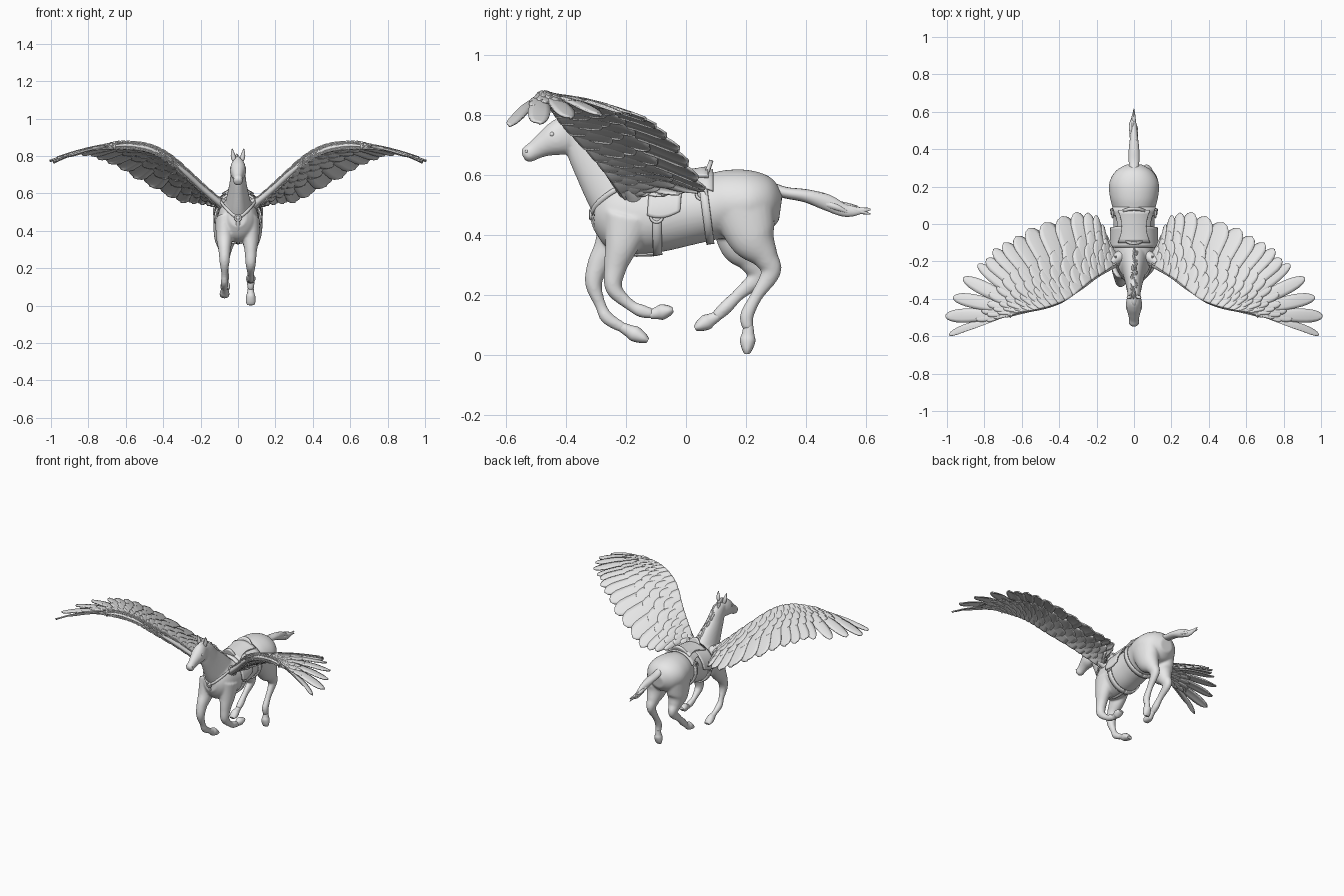
import bpy, bmesh, math, random
from mathutils import Vector

random.seed(4)
if "Cube" in bpy.data.objects:
    bpy.data.objects.remove(bpy.data.objects["Cube"])

grey = bpy.data.materials.new("pale_grey")
grey.use_nodes = True
colour = (0.8, 0.8, 0.8, 1)
grey.diffuse_color = colour
grey.node_tree.nodes["Principled BSDF"].inputs["Base Color"].default_value = colour
X, Y, Z = Vector((1, 0, 0)), Vector((0, 1, 0)), Vector((0, 0, 1))


def spline(keys, t):
    """Smooth curve through keys of any dimension, one key per unit of t."""
    last = len(keys) - 1
    i = max(0, min(int(t), last - 1))
    f = t - i
    a, b, c, d = (Vector(keys[max(0, min(j, last))]) for j in range(i - 1, i + 3))
    return b + (c - a) * (f / 2) + (a * 2 - b * 5 + c * 4 - d) * (f * f / 2) + (b * 3 - a - c * 3 + d) * (f ** 3 / 2)


def loft(bm, keys, ref=X, steps=4, seg=16):
    """Closed tube through (x, y, z, radius along ref, other radius)."""
    total = (len(keys) - 1) * steps
    samples = [spline(keys, i / steps) for i in range(total + 1)]
    rings = []
    for i, s in enumerate(samples):
        tangent = (samples[min(i + 1, total)] - samples[max(i - 1, 0)]).to_3d().normalized()
        v = tangent.cross(ref).normalized()
        u = v.cross(tangent)
        ring = []
        for k in range(seg):
            ang = math.tau * k / seg
            ring.append(bm.verts.new(s.to_3d() + u * (s[3] * math.cos(ang)) + v * (s[4] * math.sin(ang))))
        rings.append(ring)
    for r, q in zip(rings, rings[1:]):
        for k in range(seg):
            bm.faces.new((r[k], r[k - 1], q[k - 1], q[k]))
    bm.faces.new(rings[0])
    bm.faces.new(rings[-1][::-1])


def patch(bm, f, nu, nv):
    """Grid surface from f(u, v) with u and v from 0 to 1."""
    grid = [[bm.verts.new(f(i / nu, j / nv)) for j in range(nv + 1)] for i in range(nu + 1)]
    for i in range(nu):
        for j in range(nv):
            bm.faces.new((grid[i][j], grid[i + 1][j], grid[i + 1][j + 1], grid[i][j + 1]))


def finish(name, bm, thick=0, mirror=False, angle=50):
    if not thick:
        bmesh.ops.recalc_face_normals(bm, faces=bm.faces)
    mesh = bpy.data.meshes.new(name)
    bm.to_mesh(mesh)
    bm.free()
    mesh.materials.append(grey)
    mesh.shade_smooth()
    mesh.set_sharp_from_angle(angle=math.radians(angle))
    ob = bpy.data.objects.new(name, mesh)
    bpy.context.collection.objects.link(ob)
    if thick:
        mod = ob.modifiers.new("thickness", "SOLIDIFY")
        mod.thickness, mod.offset = thick, 0
    if mirror:
        ob.modifiers.new("mirror", "MIRROR")
    return ob


# Horse: trunk, neck, head and legs fused into one skin
trunk = [(0, -.305, .47, .045, .05), (0, -.27, .468, .083, .098), (0, -.21, .463, .105, .125),
         (0, -.11, .46, .112, .12), (0, 0, .477, .11, .113), (0, .08, .492, .114, .11),
         (0, .15, .503, .13, .114), (0, .22, .503, .132, .11), (0, .28, .495, .1, .088),
         (0, .316, .49, .045, .045)]
neck = [(0, -.18, .48, .085, .12), (0, -.25, .57, .062, .1), (0, -.31, .65, .046, .076),
        (0, -.35, .715, .038, .062), (0, -.395, .757, .03, .04)]
head = [(0, -.375, .745, .03, .05), (0, -.405, .732, .04, .062), (0, -.44, .717, .043, .055),
        (0, -.475, .7, .034, .041), (0, -.508, .68, .026, .031), (0, -.53, .667, .027, .028),
        (0, -.543, .66, .016, .016)]
fore_radii = [(.05, .085), (.045, .057), (.033, .038), (.027, .028), (.017, .019), (.02, .022), (.016, .017)]
hind_radii = [(.065, .105), (.06, .08), (.04, .044), (.026, .033), (.018, .021), (.021, .023), (.017, .018)]
legs = {
    "left_front": (.068, fore_radii, [(-.19, .46), (-.215, .365), (-.236, .29), (-.24, .22), (-.185, .165),
                                      (-.148, .146), (-.11, .136), (-.043, .15)]),
    "right_front": (-.072, fore_radii, [(-.21, .46), (-.25, .365), (-.292, .3), (-.308, .235), (-.285, .165),
                                        (-.262, .122), (-.205, .087), (-.127, .047)]),
    "left_hind": (.068, hind_radii, [(.19, .49), (.222, .39), (.265, .325), (.283, .275), (.235, .195),
                                     (.203, .13), (.208, .085), (.203, .002)]),
    "right_hind": (-.068, hind_radii, [(.18, .48), (.19, .37), (.22, .31), (.24, .262), (.175, .2),
                                       (.13, .155), (.098, .125), (.03, .087)]),
}
bm = bmesh.new()
for part in (trunk, neck, head):
    loft(bm, part, steps=10, seg=48)
for x, radii, path in legs.values():
    loft(bm, [(x, *p, *r) for p, r in zip(path, radii)], steps=8, seg=24)
skin = finish("horse_body", bm)
mod = skin.modifiers.new("fuse", "REMESH")
mod.mode, mod.voxel_size, mod.use_smooth_shade = "VOXEL", .006, True
mod = skin.modifiers.new("soften", "SMOOTH")
mod.factor, mod.iterations = .5, 8

# Hooves: wedges that narrow to the toe
for name, (x, radii, path) in legs.items():
    a, b = (Vector((x, *p)) for p in path[-2:])
    bm = bmesh.new()
    loft(bm, [(*a.lerp(b, k), r, q) for k, r, q in
              ((-.15, .015, .016), (.2, .019, .021), (.45, .025, .026), (.8, .025, .018), (1, .018, .008))])
    finish(name + "_hoof", bm)

# Ears, eyes and nostrils
bm = bmesh.new()
loft(bm, [(.02, -.39, .775, .012, .01), (.027, -.392, .805, .012, .009), (.031, -.4, .838, .002, .002)], seg=10)
finish("ears", bm, mirror=True)
for name, spot, size in (("eyes", (.036, -.447, .735), .008), ("nostrils", (.022, -.532, .678), .005)):
    bm = bmesh.new()
    bmesh.ops.create_uvsphere(bm, u_segments=12, v_segments=8, radius=size)
    bmesh.ops.translate(bm, vec=spot, verts=bm.verts)
    finish(name, bm, mirror=True)

# Mane: tufts swept back along the crest, and a forelock
bm = bmesh.new()
for i in range(18):
    k = i / 17
    y, z, x = -.395 + .22 * k, .79 - .195 * k, random.uniform(-.022, .022)
    loft(bm, [(0, y, z - .012, .009, .02), (x * .6, y + .025, z + .006, .009, .016),
              (x, y + .05, z - random.uniform(.005, .025), .002, .002)], seg=8)
loft(bm, [(0, -.39, .79, .012, .01), (0, -.425, .785, .012, .007), (.005, -.455, .762, .002, .002)], seg=8)
finish("mane", bm)

# Tail: a core with loose locks
bm = bmesh.new()
loft(bm, [(0, .27, .56, .022, .022), (0, .33, .541, .028, .019), (0, .4, .53, .028, .022),
          (0, .47, .508, .02, .027), (0, .54, .478, .012, .019), (0, .615, .486, .002, .004)])
for i in range(9):
    x, y = random.uniform(-.02, .02), .33 + .022 * i
    z, rise = .54 - .26 * (y - .33), random.uniform(-.024, .03)
    loft(bm, [(x * .5, y, z, .008, .01), (x, y + .06, z - .01 + rise * .4, .01, .011),
              (x * .5, y + .11, z - .02 + rise, .002, .002)], seg=8)
finish("tail", bm)

# Wings: feathers laid on a surface spanned by (leading edge, trailing tip) pairs
wing = [(.08, -.2, .535, .14, -.09, .53), (.165, -.255, .605, .2, .045, .54), (.245, -.312, .68, .33, .06, .56),
        (.35, -.4, .775, .53, -.01, .67), (.43, -.437, .825, .69, -.095, .76), (.5, -.455, .848, .8, -.185, .8),
        (.56, -.467, .856, .905, -.3, .8), (.62, -.478, .858, .99, -.45, .78), (.67, -.49, .853, .985, -.6, .762)]


def wing_point(t, u):
    k = spline(wing, max(-.2, min(t, 8.3)))
    root, tip = Vector(k[:3]), Vector(k[3:])
    return root.lerp(tip, u) + Z * ((tip - root).length * .045 * math.sin(math.pi * u))


def feather(bm, t, half, reach, offset, blunt):
    def f(a, b):
        a = 1 - (1 - a) ** 1.6
        u, w = a * reach, b * 2 - 1
        over = max(0, (a - blunt) / (1 - blunt))
        width = max(.06, math.sqrt(1 - over * over))
        s = t + half * w * width
        p = wing_point(s, u)
        n = (wing_point(s + .05, u) - wing_point(s - .05, u)).cross(
            wing_point(s, u + .02) - wing_point(s, u - .02)).normalized()
        ridge = math.copysign(.004, offset) * (1 - w * w)
        return p + n * (offset * (1 - a * .6) + ridge + .004 * w)
    patch(bm, f, 10, 4)


bm = bmesh.new()
for i in range(12):
    feather(bm, .1 + .44 * i, .28, random.uniform(.97, 1.01), .001, .82)
for i in range(5):
    feather(bm, 5.3 + .65 * i, .36, 1 + .03 * (i % 2), .001, .3)
finish("flight_feathers", bm, thick=.007, mirror=True)
for name, side in (("upper_coverts", 1), ("lower_coverts", -1)):
    bm = bmesh.new()
    for row, reach in enumerate((.72, .54, .38, .22)):
        for i in range(17):
            t = .05 + .46 * i + .2 * (row % 2)
            short = 1 - .035 * t
            feather(bm, t, .3, reach * short * random.uniform(.92, 1.06), side * (.006 + .004 * row), .7)
    finish(name, bm, thick=.005, mirror=True)
bm = bmesh.new()
loft(bm, [(*(wing_point(t, .04)), r, r * .7) for t, r in
          ((-.2, .026), (.6, .026), (1.5, .024), (2.5, .022), (4, .019), (6, .014), (8, .007))], ref=Y)
loft(bm, [(.05, -.17, .51, .04, .04), (.085, -.18, .54, .032, .032), (.125, -.21, .572, .022, .02)], ref=Y)
finish("wing_arms", bm, mirror=True)


# Saddle and straps: bands that follow the trunk section
def on_trunk(y, ang, off):
    lo, hi = 0, len(trunk) - 1
    for _ in range(20):
        mid = (lo + hi) / 2
        lo, hi = (mid, hi) if spline(trunk, mid)[1] < y else (lo, mid)
    s = spline(trunk, lo)
    return Vector((math.sin(ang) * (s[3] + off), y, s[2] + math.cos(ang) * (s[4] + off)))


def band(name, y0, y1, reach, off, lean=0, waist=0, thick=.01, nu=8):
    bm = bmesh.new()

    def f(u, v):
        ang = (v * 2 - 1) * math.radians(reach) * (1 - waist * math.sin(math.pi * u))
        return on_trunk(y0 + (y1 - y0) * u + lean * (1 - math.cos(ang)) / 2, ang, off)
    patch(bm, f, nu, 40)
    finish(name, bm, thick=thick)


band("saddle_pad", -.125, .09, 64, .01, waist=.3)
band("saddle_seat", -.1, .075, 38, .02, waist=.25, thick=.016)
band("saddle_flaps", -.12, -.01, 88, .012, lean=-.02, waist=-.06)
band("front_girth", -.115, -.085, 180, .007, lean=.005, nu=2)
band("rear_girth", .038, .064, 180, .009, lean=.03, nu=2)
for name, y, lean, wide, tall in (("cantle", .06, .025, .08, .075), ("pommel", -.09, -.015, .055, .065)):
    bm = bmesh.new()
    patch(bm, lambda u, v: Vector(((v * 2 - 1) * wide, y + lean * u - lean * (v * 2 - 1) ** 2,
                                   .585 + (tall * u - .012) * math.sqrt(1.02 - (v * 2 - 1) ** 2)
                                   - .03 * (v * 2 - 1) ** 2)), 6, 14)
    finish(name, bm, thick=.014)

# Breast strap with its lower strap, and the buckle rings
bm = bmesh.new()
for s in (1, -1):
    loft(bm, [(s * .1, -.17, .575, .009, .006), (s * .088, -.235, .55, .009, .006),
              (s * .06, -.285, .515, .009, .006), (s * .03, -.308, .488, .009, .006),
              (0, -.316, .468, .009, .006)], ref=Z, seg=8)
loft(bm, [(0, -.316, .47, .01, .006), (0, -.302, .42, .01, .006), (0, -.262, .368, .01, .006),
          (0, -.19, .335, .01, .006), (0, -.1, .335, .01, .006)], seg=8)
finish("breast_strap", bm)


def ring(name, centre, across, radius, mirror):
    bm = bmesh.new()
    c = Vector(centre)
    side = Z.cross(across)

    def f(u, v):
        a, b = math.tau * u, math.tau * v
        out = side * math.cos(a) + Z * math.sin(a)
        return c + out * (radius + .005 * math.cos(b)) + across * (.005 * math.sin(b))
    patch(bm, f, 24, 8)
    bmesh.ops.remove_doubles(bm, verts=bm.verts, dist=.0001)
    finish(name, bm, mirror=mirror)


ring("girth_rings", (.122, -.098, .462), X, .02, True)
ring("rear_rings", (.114, .052, .535), X, .017, True)
ring("breast_ring", (0, -.318, .468), Y, .015, False)
